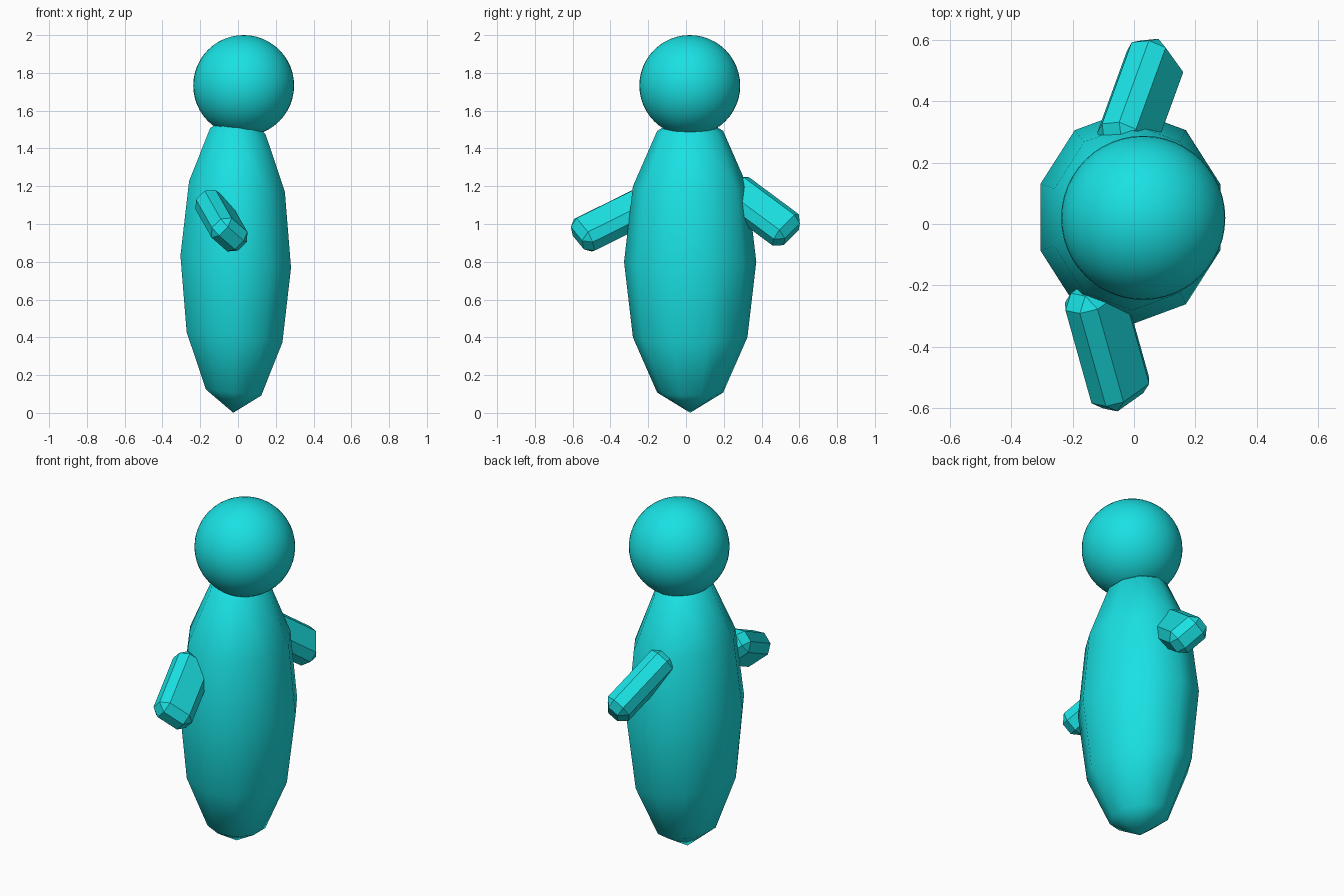
import bpy, bmesh, math
from mathutils import Matrix, Vector

if "Cube" in bpy.data.objects:
    bpy.data.objects.remove(bpy.data.objects["Cube"])

teal = bpy.data.materials.new("teal")
teal.diffuse_color = (0.01, 0.75, 0.77, 1)
teal.use_nodes = True
teal.node_tree.nodes["Principled BSDF"].inputs["Base Color"].default_value = teal.diffuse_color


def finish(bm, name, smooth):
    bmesh.ops.recalc_face_normals(bm, faces=bm.faces)
    for f in bm.faces:
        f.smooth = smooth
    mesh = bpy.data.meshes.new(name)
    bm.to_mesh(mesh)
    bm.free()
    mesh.materials.append(teal)
    obj = bpy.data.objects.new(name, mesh)
    bpy.context.collection.objects.link(obj)
    return obj


def ball(name, segments, rings, centre, radii, tilt=0):
    bm = bmesh.new()
    bmesh.ops.create_uvsphere(bm, u_segments=segments, v_segments=rings, radius=1)
    bm.transform(Matrix.Translation(centre) @ Matrix.Diagonal((*radii, 1))
                 @ Matrix.Rotation(math.radians(tilt), 4, 'Y'))
    return finish(bm, name, True)


def arm(name, inner, tip, roll):
    # chamfered bar running from inside the body to the tip
    inner, tip = Vector(inner), Vector(tip)
    axis = (tip - inner).normalized()
    side = axis.cross(Vector((0, 0, 1))).normalized()
    if side.x < 0:
        side.negate()
    up = axis.cross(side)
    if up.z < 0:
        up.negate()
    a = math.radians(roll)
    thin = side * math.cos(a) + up * math.sin(a)
    wide = side * math.sin(a) - up * math.cos(a)
    bm = bmesh.new()
    bmesh.ops.create_cube(bm, size=1)
    bm.transform(Matrix.Diagonal((0.21, 0.15, (tip - inner).length, 1)))
    bmesh.ops.bevel(bm, geom=bm.edges[:], offset=0.042, segments=1,
                    affect='EDGES', profile=0.5)
    frame = Matrix((wide, thin, axis)).transposed().to_4x4()
    bm.transform(Matrix.Translation((inner + tip) / 2) @ frame)
    return finish(bm, name, False)


# Slightly tilted ten-sided body
ball("body", 10, 6, (-0.012, 0.022, 0.80), (0.308, 0.35, 0.80), 2.4)

# Round head
ball("head", 48, 24, (0.03, 0.02, 1.733), (0.267, 0.267, 0.267))

# Two stubby arms
arm("front_arm", (-0.14, -0.20, 1.11), (-0.035, -0.575, 0.925), 50)
arm("back_arm", (-0.04, 0.23, 1.19), (0.08, 0.56, 0.945), 40)
